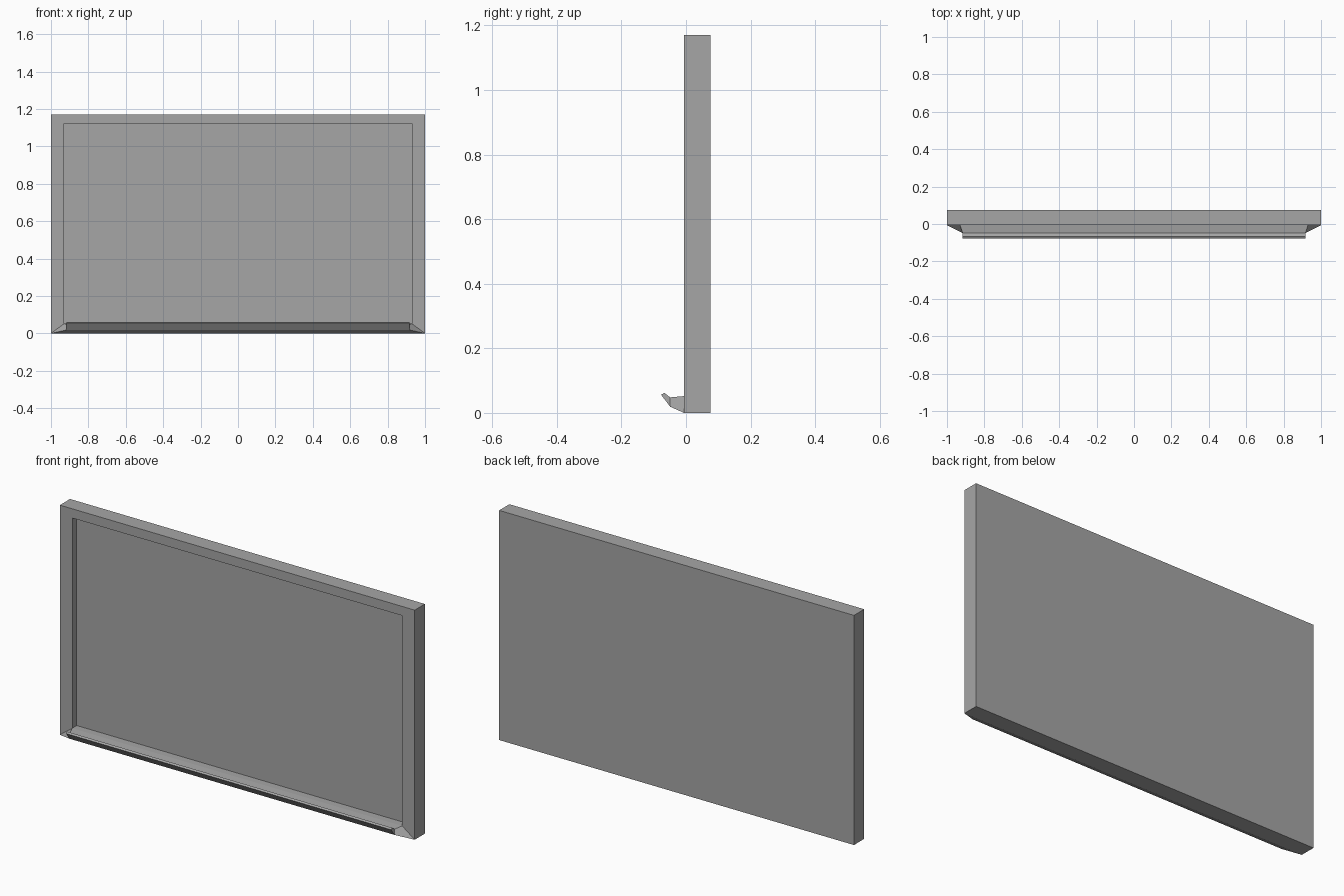
import bpy
import bmesh

cube = bpy.data.objects.get("Cube")
if cube:
    bpy.data.objects.remove(cube, do_unlink=True)

# One plain grey for the whole board
grey = bpy.data.materials.new("plain_grey")
grey.use_nodes = True
colour = (0.38, 0.38, 0.38, 1)
grey.diffuse_color = colour
grey.node_tree.nodes["Principled BSDF"].inputs["Base Color"].default_value = colour

FRONT, BACK, RECESS = -0.006, 0.076, 0.03
HEIGHT = 1.17
IN_X, IN_LOW, IN_HIGH = 0.93, 0.052, 1.123


def finish(name, bm):
    bmesh.ops.recalc_face_normals(bm, faces=bm.faces)
    mesh = bpy.data.meshes.new(name)
    bm.to_mesh(mesh)
    bm.free()
    mesh.materials.append(grey)
    obj = bpy.data.objects.new(name, mesh)
    bpy.context.collection.objects.link(obj)
    return obj


def ring(bm, y, low, high):
    """Four corners at depth y; low and high are (half width, z)."""
    return [bm.verts.new((s * w, y, z))
            for s, (w, z) in ((-1, low), (1, low), (1, high), (-1, high))]


def loft(name, sections):
    """Join rings from back to front and cap both ends."""
    bm = bmesh.new()
    rings = [ring(bm, *s) for s in sections]
    for a, b in zip(rings, rings[1:]):
        for i in range(4):
            j = (i + 1) % 4
            bm.faces.new((a[i], a[j], b[j], b[i]))
    bm.faces.new(rings[0])
    bm.faces.new(rings[-1])
    return finish(name, bm)


# Board: slab whose front steps in to a raised frame and a sunken panel
loft("framed_board", [
    (BACK, (1, 0), (1, HEIGHT)),
    (FRONT, (1, 0), (1, HEIGHT)),
    (FRONT, (IN_X, IN_LOW), (IN_X, IN_HIGH)),
    (RECESS, (IN_X, IN_LOW), (IN_X, IN_HIGH)),
])

# Tray: ledge tapering out from the bottom rail, then an upturned lip
bm = bmesh.new()
root = ring(bm, FRONT, (1, 0), (IN_X, IN_LOW))
edge = ring(bm, -0.049, (0.916, 0.019), (0.916, 0.048))
# The lip's tip slopes, so its lower and upper edges differ in depth
tip = ring(bm, -0.077, (0.916, 0.056), (0.916, 0.062))
for v in tip[2:]:
    v.co.y = -0.067
for a, b in ((root, edge), (edge, tip)):
    for i in range(4):
        j = (i + 1) % 4
        bm.faces.new((a[i], a[j], b[j], b[i]))
bm.faces.new(tip)
finish("tray", bm)
